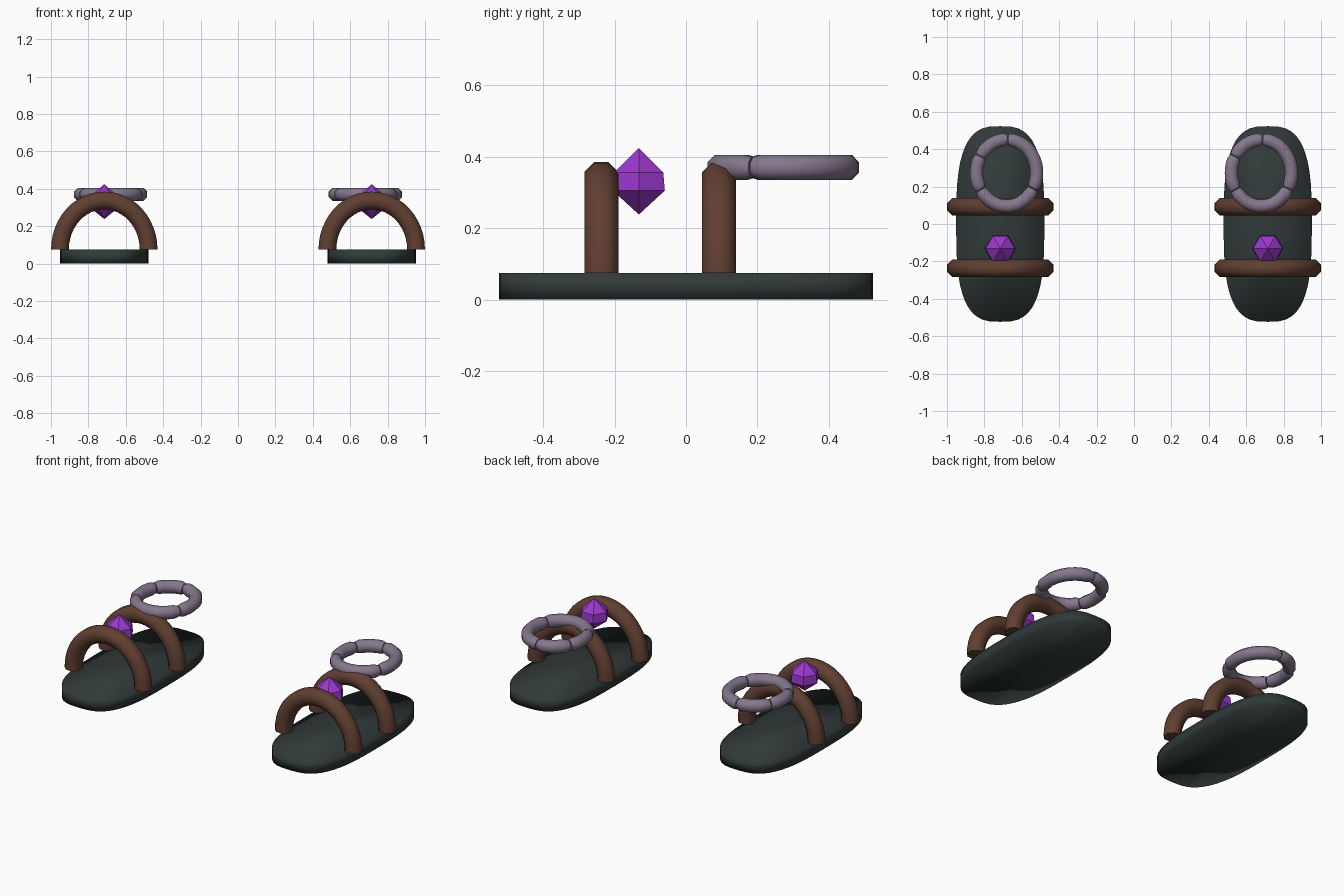
import bpy, bmesh, math
from mathutils import Vector

if "Cube" in bpy.data.objects:
    bpy.data.objects.remove(bpy.data.objects["Cube"])


def material(name, color):
    m = bpy.data.materials.new(name)
    m.diffuse_color = (*color, 1)
    m.use_nodes = True
    m.node_tree.nodes["Principled BSDF"].inputs["Base Color"].default_value = m.diffuse_color
    return m


SOLE = material("dark slate", (0.030, 0.042, 0.041))
STRAP = material("brown leather", (0.118, 0.050, 0.031))
GEM = material("violet", (0.33, 0.040, 0.62))
RING = material("dusty mauve", (0.235, 0.185, 0.27))


def finish(bm, name, mat, smooth=None):
    bmesh.ops.recalc_face_normals(bm, faces=bm.faces)
    mesh = bpy.data.meshes.new(name)
    bm.to_mesh(mesh)
    bm.free()
    mesh.materials.append(mat)
    ob = bpy.data.objects.new(name, mesh)
    bpy.context.collection.objects.link(ob)
    if smooth is not None:
        bpy.ops.object.select_all(action='DESELECT')
        ob.select_set(True)
        bpy.context.view_layer.objects.active = ob
        bpy.ops.object.shade_smooth_by_angle(angle=math.radians(smooth))
    return ob


def loft(bm, rings):
    """Skin closed loops of points and cap both ends."""
    loops = [[bm.verts.new(p) for p in r] for r in rings]
    n = len(loops[0])
    for a, b in zip(loops, loops[1:]):
        for i in range(n):
            j = (i + 1) % n
            bm.faces.new((a[i], a[j], b[j], b[i]))
    return [bm.faces.new(loops[0]), bm.faces.new(loops[-1])]


def arc_tube(bm, center, u, v, ru, rv, a0, a1, steps, tube, pinch=1.0):
    """Eight-sided tube along an elliptical arc in the plane of u and v."""
    w = u.cross(v)
    rings = []
    for s in range(steps + 1):
        a = math.radians(a0 + (a1 - a0) * s / steps)
        p = center + u * (ru * math.cos(a)) + v * (rv * math.sin(a))
        out = (u * (math.cos(a) / ru) + v * (math.sin(a) / rv)).normalized()
        r = tube / math.cos(math.pi / 8) * (pinch if s in (0, steps) else 1)
        rings.append([p + (out * math.cos(t) + w * math.sin(t)) * r
                      for t in [math.pi / 8 + k * math.pi / 4 for k in range(8)]])
    loft(bm, rings)


def power(c, n):
    return math.copysign(abs(c) ** (2 / n), c)


X, Y, Z = Vector((1, 0, 0)), Vector((0, 1, 0)), Vector((0, 0, 1))

for side, label in ((-1, "left"), (1, "right")):
    cx = side * 0.715

    # sole: rounded slab
    bm = bmesh.new()
    angles = [2 * math.pi * k / 48 for k in range(48)]
    outline = [(cx + 0.236 * power(math.cos(a), 3), 0.523 * power(math.sin(a), 3))
               for a in angles]
    caps = loft(bm, [[(x, y, z) for x, y in outline] for z in (0, 0.075)])
    bmesh.ops.poke(bm, faces=caps)
    finish(bm, label + "_sole", SOLE, 180)

    # two arched straps
    for name, y in (("front_strap", -0.237), ("back_strap", 0.0925)):
        bm = bmesh.new()
        arc_tube(bm, Vector((cx, y, 0.075)), X, Z, 0.237, 0.262, 0, 180, 24, 0.0475)
        finish(bm, f"{label}_{name}", STRAP, 50)

    # faceted gem: six-sided belt between two points
    bm = bmesh.new()
    belts = [[(cx + r * math.cos(k * math.pi / 3), -0.132 + r * math.sin(k * math.pi / 3), z)
              for k in range(6)] for r, z in ((0.084, 0.305), (0.079, 0.356))]
    caps = loft(bm, belts)
    tips = bmesh.ops.poke(bm, faces=caps)["verts"]
    for v in tips:
        v.co.z = 0.238 if v.co.z < 0.33 else 0.424
    finish(bm, label + "_gem", GEM)

    # ankle ring made of four arcs with narrow joints
    bm = bmesh.new()
    for a0, a1 in ((-28, 88), (88, 150), (150, 210), (210, 332)):
        arc_tube(bm, Vector((side * 0.681, 0.273, 0.37)), X, Y, 0.161, 0.178,
                 a0 + 0.8, a1 - 0.8, max(6, round((a1 - a0) / 8)), 0.035, 0.82)
    finish(bm, label + "_ankle_ring", RING, 50)
